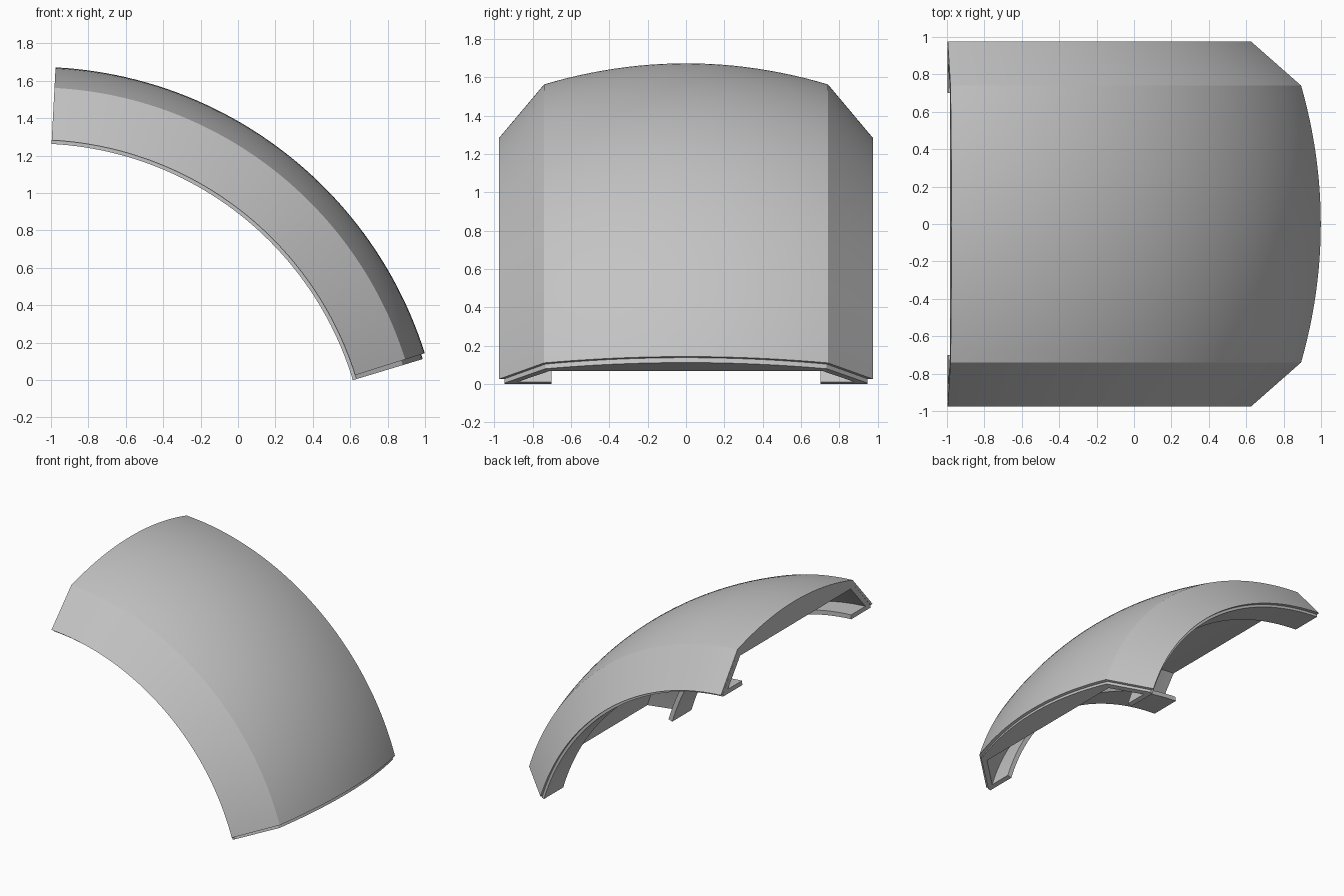
import bpy
import bmesh
import math

cube = bpy.data.objects.get("Cube")
if cube:
    bpy.data.objects.remove(cube, do_unlink=True)

CENTRE_X, CENTRE_Z = -1.09, -0.515   # axis of the wheel arch
TOP_END = 87.0                       # upper end of the arch, degrees

grey = bpy.data.materials.new("plain grey")
grey.use_nodes = True
colour = (0.55, 0.55, 0.55, 1)
grey.diffuse_color = colour
grey.node_tree.nodes["Principled BSDF"].inputs["Base Color"].default_value = colour


def crown(edge_y, edge_r, top_r, steps=24):
    """Gently bowed top from one crease to the other, as (y, radius)."""
    ys = [edge_y * (1 - 2 * i / steps) for i in range(steps + 1)]
    return [(y, top_r - (top_r - edge_r) * (y / edge_y) ** 2) for y in ys]


def mirrored(points):
    return [(-y, r) for y, r in reversed(points)]


def sweep(name, profile, low_end, steps=48):
    """Sweep a closed (y, radius) profile around the arch axis."""
    bm = bmesh.new()
    rings = []
    for i in range(steps + 1):
        a = math.radians(low_end + (TOP_END - low_end) * i / steps)
        rings.append([bm.verts.new((CENTRE_X + r * math.cos(a), y,
                                    CENTRE_Z + r * math.sin(a)))
                      for y, r in profile])
    n = len(profile)
    for a, b in zip(rings, rings[1:]):
        for j in range(n):
            k = (j + 1) % n
            bm.faces.new((a[j], a[k], b[k], b[j]))
    bm.faces.new(rings[0])
    bm.faces.new(rings[-1])
    bmesh.ops.recalc_face_normals(bm, faces=bm.faces)
    mesh = bpy.data.meshes.new(name)
    bm.to_mesh(mesh)
    bm.free()
    mesh.materials.append(grey)
    obj = bpy.data.objects.new(name, mesh)
    bpy.context.collection.objects.link(obj)
    bpy.ops.object.select_all(action="DESELECT")
    obj.select_set(True)
    bpy.context.view_layer.objects.active = obj
    bpy.ops.object.shade_smooth_by_angle(angle=math.radians(20))
    return obj


# Outer skin: bowed top with chamfered sides
outer = [(0.975, 1.80)] + crown(0.74, 2.08, 2.19) + [(-0.975, 1.80)]
inner = [(0.949, 1.80)] + crown(0.733, 2.059, 2.17) + [(-0.949, 1.80)]
sweep("outer_skin", outer + inner[::-1], 17.5)

# Liner: follows the skin outside, flat underneath, pokes out at the low end
liner_side = [(0.71, 2.02), (0.913, 1.78), (0.947, 1.78), (0.947, 1.80)]
sweep("inner_liner",
      liner_side + crown(0.733, 2.059, 2.17) + mirrored(liner_side), 16.8)

# Inward flanges along both lower edges
flange = [(0.70, 1.78), (0.93, 1.78), (0.90, 1.815), (0.70, 1.815)]
sweep("left_flange", mirrored(flange), 16.8)
sweep("right_flange", flange, 16.8)
